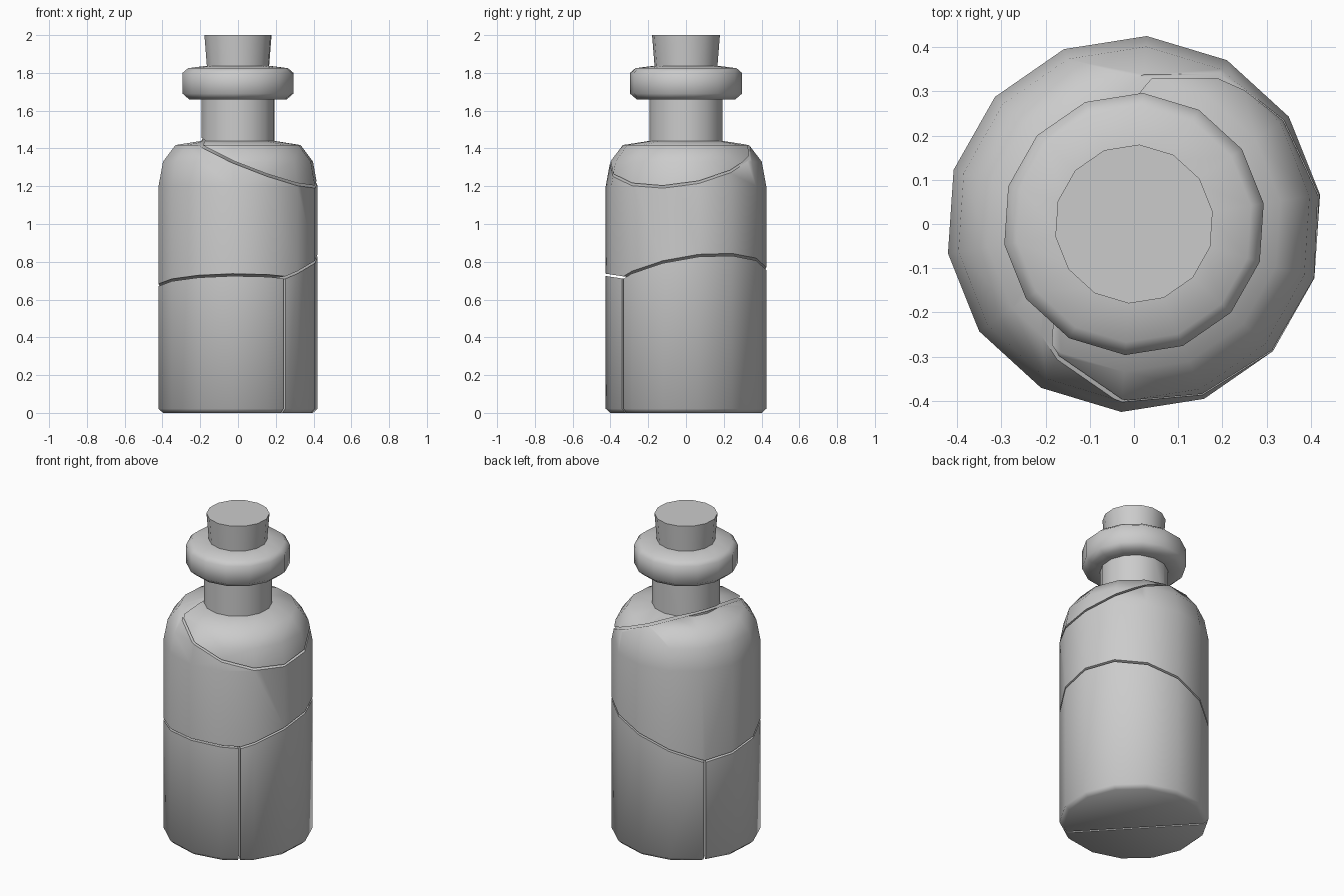
import bpy, bmesh, math
from mathutils import Vector

if "Cube" in bpy.data.objects:
    bpy.data.objects.remove(bpy.data.objects["Cube"], do_unlink=True)

SIDES, TURN, GAP = 14, math.radians(9), 0.006

grey = bpy.data.materials.new("plain grey")
grey.use_nodes = True
grey.diffuse_color = (0.6, 0.6, 0.6, 1)
grey.node_tree.nodes["Principled BSDF"].inputs["Base Color"].default_value = (0.6, 0.6, 0.6, 1)


def lathe(profile):
    """Closed solid of revolution from (radius, height) points."""
    bm = bmesh.new()
    rings = [[bm.verts.new((r * math.cos(a), r * math.sin(a), z))
              for a in (TURN + math.tau * i / SIDES for i in range(SIDES))]
             for r, z in profile]
    for low, high in zip(rings, rings[1:]):
        for i in range(SIDES):
            j = (i + 1) % SIDES
            bm.faces.new((low[i], low[j], high[j], high[i]))
    bm.faces.new(rings[0][::-1])
    bm.faces.new(rings[-1])
    return bm


def keep_side(bm, point, normal):
    """Keep what lies on the normal's side of a crack, less half the gap."""
    n = normal.normalized()
    bmesh.ops.bisect_plane(bm, geom=bm.verts[:] + bm.edges[:] + bm.faces[:], dist=1e-5,
                           plane_co=point + n * GAP, plane_no=n, clear_inner=True)
    rim = [e for e in bm.edges if e.is_boundary]
    bmesh.ops.holes_fill(bm, edges=rim, sides=0)


def make_object(name, bm):
    bmesh.ops.recalc_face_normals(bm, faces=bm.faces[:])
    mesh = bpy.data.meshes.new(name)
    bm.to_mesh(mesh)
    bm.free()
    mesh.materials.append(grey)
    obj = bpy.data.objects.new(name, mesh)
    bpy.context.collection.objects.link(obj)
    bpy.ops.object.select_all(action='DESELECT')
    obj.select_set(True)
    bpy.context.view_layer.objects.active = obj
    bpy.ops.object.shade_smooth_by_angle(angle=math.radians(55))


# Bottle outline from base to lip
bottle = [(0.402, 0), (0.426, 0.022), (0.426, 1.2), (0.402, 1.33), (0.335, 1.418),
          (0.195, 1.44), (0.195, 1.66), (0.262, 1.66), (0.297, 1.69),
          (0.297, 1.8), (0.268, 1.825), (0.165, 1.838)]


# Cracks: sloped planes z = height + sx * x + sy * y, and one upright split
def slope(height, sx, sy):
    return Vector((0, 0, height)), Vector((-sx, -sy, 1))


shoulder_crack = slope(1.378, -0.4, 0.15)
left_crack = slope(0.688, 0.32, 0.157)
right_crack = slope(0.667, 0, -0.15)
split = Vector((-0.035, -0.035, 0)), Vector((0.73, 0.683, 0))

# Each broken piece keeps one side (+1 or -1) of its cracks
pieces = {
    "neck_piece": [(shoulder_crack, 1)],
    "middle_piece": [(shoulder_crack, -1), (left_crack, 1), (right_crack, 1)],
    "base_piece_left": [(left_crack, -1), (split, 1)],
    "base_piece_right": [(right_crack, -1), (split, -1)],
}
for name, cuts in pieces.items():
    bm = lathe(bottle)
    for (point, normal), side in cuts:
        keep_side(bm, point, normal * side)
    make_object(name, bm)

# Cork, wider at the top
make_object("cork", lathe([(0.16, 1.75), (0.18, 2)]))
